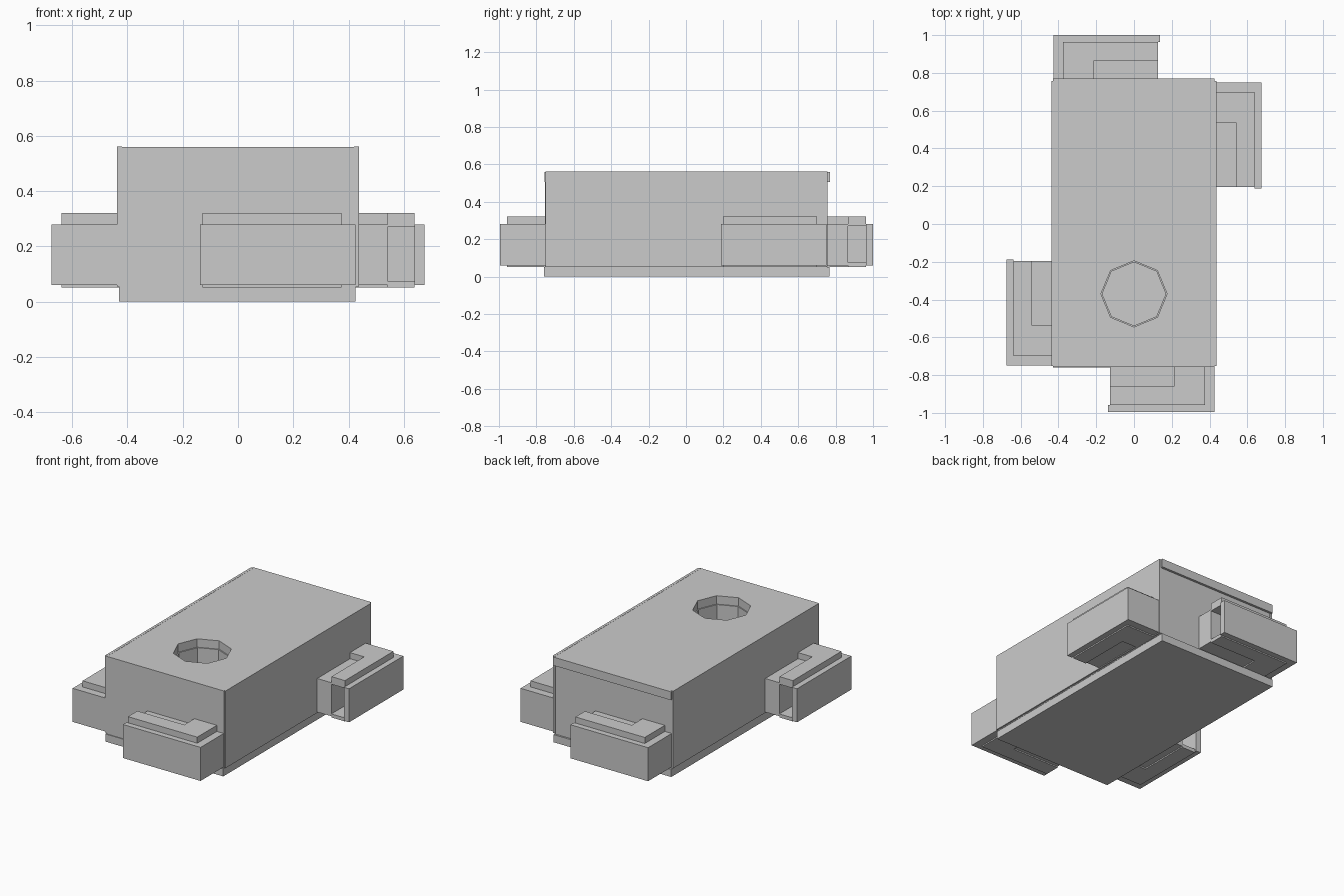
import bpy, bmesh, math

if "Cube" in bpy.data.objects:
    bpy.data.objects.remove(bpy.data.objects["Cube"])


def box(name, x, y, z):
    """Box from (min, max) ranges on each axis."""
    x, y, z = sorted(x), sorted(y), sorted(z)
    bm = bmesh.new()
    bmesh.ops.create_cube(bm, size=1)
    for v in bm.verts:
        v.co = [r[0] if c < 0 else r[1] for c, r in zip(v.co, (x, y, z))]
    return add(name, bm)


def add(name, bm):
    me = bpy.data.meshes.new(name)
    bm.to_mesh(me)
    bm.free()
    ob = bpy.data.objects.new(name, me)
    bpy.context.collection.objects.link(ob)
    return ob


def cut_octagon(ob, r, z0, z1):
    """Cut an octagonal hole into a part."""
    bm = bmesh.new()
    bmesh.ops.create_cone(bm, cap_ends=True, segments=8, radius1=r, radius2=r, depth=z1 - z0)
    cutter = add("hole_cutter", bm)
    cutter.location = (0, -0.37, (z0 + z1) / 2)
    mod = ob.modifiers.new("hole", 'BOOLEAN')
    mod.operation = 'DIFFERENCE'
    mod.solver = 'EXACT'
    mod.object = cutter
    bpy.context.view_layer.objects.active = ob
    bpy.ops.object.modifier_apply(modifier=mod.name)
    bpy.data.objects.remove(cutter)


# Main housing: base plate, core, side panels, overhanging lid
box("base_plate", (-0.43, 0.425), (-0.76, 0.767), (0, 0.05))
core = box("housing_core", (-0.43, 0.427), (-0.755, 0.755), (0.05, 0.505))
lid = box("lid", (-0.43, 0.427), (-0.757, 0.77), (0.505, 0.56))
for side, s in (("left", -1), ("right", 1)):
    box(side + "_panel", (s * 0.42, s * 0.437), (-0.752, 0.757), (0.055, 0.561))

# Octagonal opening, slightly narrower below the lid
cut_octagon(lid, 0.175, 0.45, 0.65)
cut_octagon(core, 0.168, 0.06, 0.65)

# Bent duct pieces: (name, along range, outward range, height range)
# "along" runs from the bend towards the open end, "outward" away from the housing
DUCT = [
    ("end_wall", (0, 0.05), (-0.02, 0.24), (0.06, 0.28)),
    ("outer_wall", (0.05, 0.563), (0.203, 0.24), (0.06, 0.28)),
    ("inner_block", (0.213, 0.553), (-0.02, 0.105), (0.06, 0.28)),
    ("floor_long", (0.05, 0.553), (0.105, 0.203), (0.052, 0.075)),
    ("floor_short", (0.05, 0.213), (-0.02, 0.105), (0.052, 0.075)),
    ("roof_long", (0.05, 0.553), (0.105, 0.203), (0.27, 0.32)),
    ("roof_short", (0.05, 0.213), (-0.02, 0.105), (0.27, 0.32)),
]

# Four ducts in a pinwheel
for side, s in (("front", 1), ("back", -1)):
    base = 0.755 if s > 0 else 0.76
    for part, a, d, z in DUCT:
        box(f"{side}_duct_{part}", [s * (0.425 - t) for t in a],
            [-s * (base + t) for t in d], z)
for side, s in (("right", 1), ("left", -1)):
    for part, a, d, z in DUCT:
        box(f"{side}_duct_{part}", [s * (0.435 + t) for t in d],
            [s * (0.75 - t) for t in a], z)
